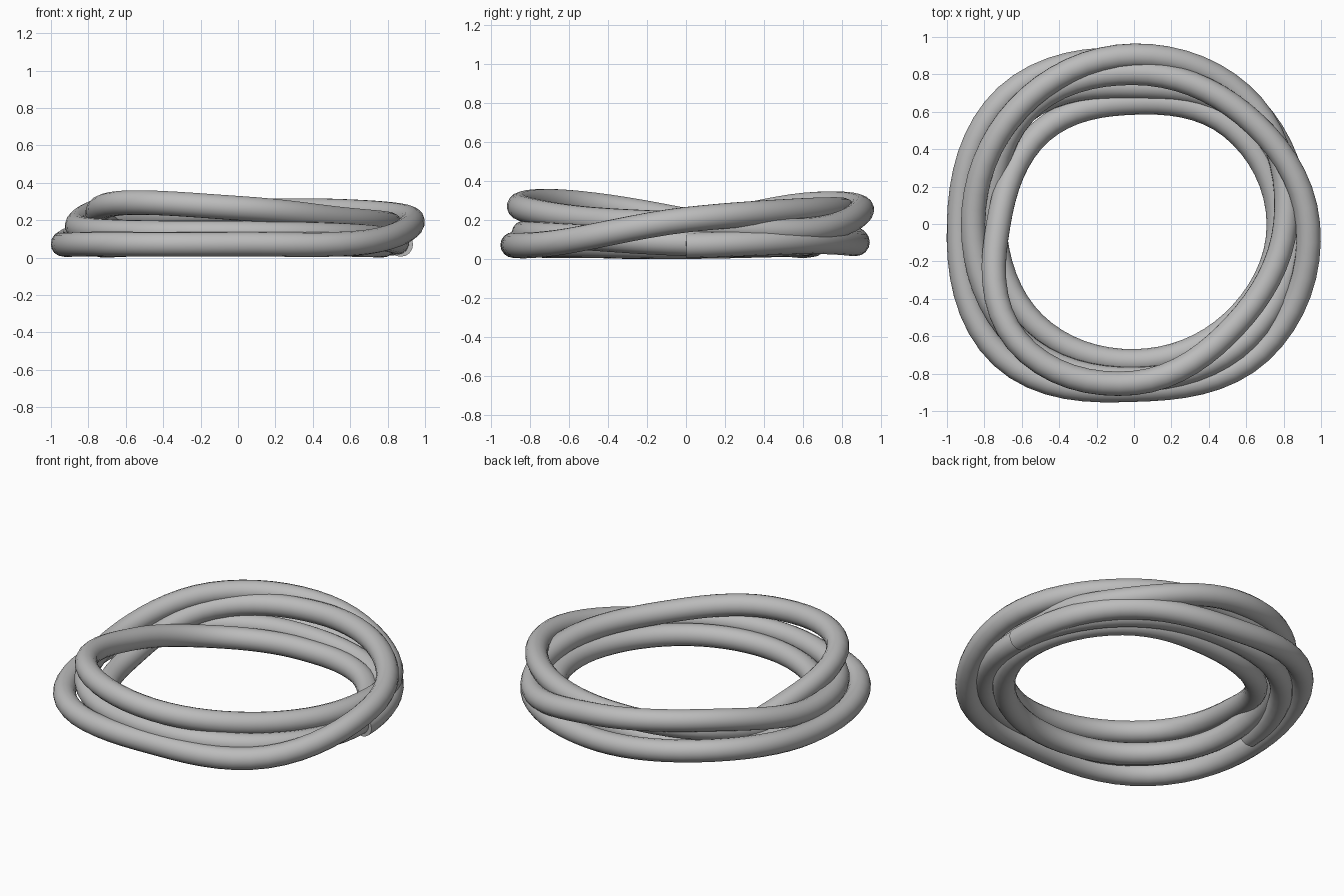
import bpy
from math import cos, sin, tau

cube = bpy.data.objects.get("Cube")
if cube:
    bpy.data.objects.remove(cube, do_unlink=True)

TUBE_RADIUS = 0.066
STEPS = 8  # smoothing steps between guide points

# One rope, four and a half turns: (radius, height) every eighth of a turn,
# counter-clockwise, each turn beginning at the +x side
turns = [
    # widest turn, lying near the floor
    [(.87, .074), (.89, .095), (.875, .085), (.965, .13),
     (.935, .078), (1.0, .076), (.885, .076), (.96, .085)],
    # climbs over the +x side, then drops inside
    [(.93, .205), (.83, .25), (.808, .25), (.835, .205),
     (.75, .08), (.755, .075), (.735, .075), (.745, .075)],
    # inside turn, rising to the high front corner
    [(.775, .07), (.735, .08), (.65, .08), (.7, .085),
     (.725, .2), (.885, .295), (.85, .268), (.765, .21)],
    # tucked under on the +x side, then high at the back
    [(.81, .18), (.895, .15), (.9, .258), (.875, .28),
     (.86, .175), (.875, .14), (.83, .135), (.86, .12)],
    # tail, ending underneath the others
    [(.85, .085), (.82, .085), (.735, .12), (.84, .1), (.86, .076)],
]
guide = [point for turn in turns for point in turn]


def blend(a, b, c, d, t):
    """Smooth interpolation from b to c."""
    return b + t / 2 * (c - a + t * (2*a - 5*b + 4*c - d + t * (3*(b - c) + d - a)))


def rope_path():
    last = len(guide) - 1
    for step in range(last * STEPS + 1):
        i = min(step // STEPS, last - 1)
        t = step / STEPS - i
        near = [guide[max(0, min(last, i + k))] for k in (-1, 0, 1, 2)]
        radius = blend(*[p[0] for p in near], t)
        height = blend(*[p[1] for p in near], t)
        angle = tau * (i + t) / len(turns[0])
        yield radius * cos(angle), radius * sin(angle), height


# Rope swept along the open path, with capped ends
path = list(rope_path())
curve = bpy.data.curves.new("coiled_rope", "CURVE")
curve.dimensions = "3D"
curve.bevel_depth = TUBE_RADIUS
curve.bevel_resolution = 6
curve.use_fill_caps = True
spline = curve.splines.new("POLY")
spline.points.add(len(path) - 1)
for point, position in zip(spline.points, path):
    point.co = (*position, 1)

rope = bpy.data.objects.new("coiled_rope", curve)
bpy.context.collection.objects.link(rope)

# Plain grey material
grey = bpy.data.materials.new("plain_grey")
grey.use_nodes = True
colour = (0.5, 0.5, 0.5, 1)
grey.diffuse_color = colour
grey.node_tree.nodes["Principled BSDF"].inputs["Base Color"].default_value = colour
curve.materials.append(grey)

# Turn the swept curve into a smooth mesh with crisp end caps
bpy.ops.object.select_all(action="DESELECT")
rope.select_set(True)
bpy.context.view_layer.objects.active = rope
bpy.ops.object.convert(target="MESH")
bpy.ops.object.shade_smooth_by_angle()

# Rest the rope on the floor
lowest = min(v.co.z for v in rope.data.vertices)
for v in rope.data.vertices:
    v.co.z -= lowest
